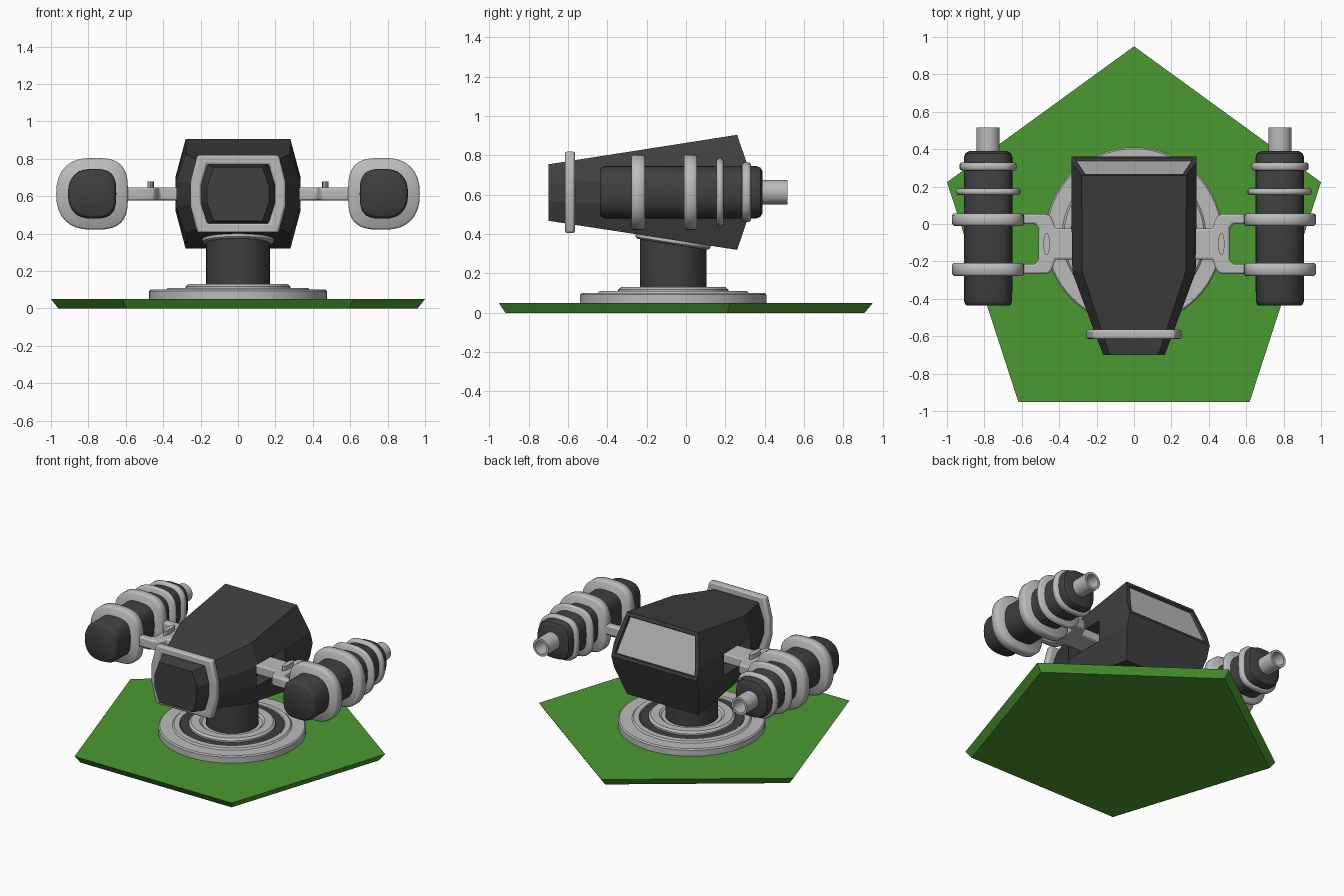
import bpy, bmesh, math
from mathutils import Matrix

if "Cube" in bpy.data.objects:
    bpy.data.objects.remove(bpy.data.objects["Cube"])

CY = -0.065           # y of the turntable axis
GX, GZ = 0.78, 0.613  # gun axis


def material(name, rgb):
    m = bpy.data.materials.new(name)
    m.diffuse_color = (*rgb, 1)
    m.use_nodes = True
    m.node_tree.nodes["Principled BSDF"].inputs["Base Color"].default_value = m.diffuse_color
    return m


GREEN = material("green", (0.07, 0.32, 0.03))
DARK = material("dark_grey", (0.05, 0.05, 0.05))
LIGHT = material("light_grey", (0.5, 0.5, 0.5))


def finish(name, bm, mat=LIGHT, smooth=None, mirror=False, bevel=0):
    bmesh.ops.recalc_face_normals(bm, faces=bm.faces)
    me = bpy.data.meshes.new(name)
    bm.to_mesh(me)
    bm.free()
    ob = bpy.data.objects.new(name, me)
    bpy.context.collection.objects.link(ob)
    me.materials.append(mat)
    if bevel:
        b = ob.modifiers.new("bevel", 'BEVEL')
        b.width, b.segments, b.limit_method = bevel, 2, 'ANGLE'
    if mirror:
        ob.modifiers.new("mirror", 'MIRROR')
    if smooth:
        bpy.ops.object.select_all(action='DESELECT')
        ob.select_set(True)
        bpy.context.view_layer.objects.active = ob
        bpy.ops.object.shade_smooth_by_angle(angle=math.radians(smooth))
    return ob


def loft(rings, cap=True, closed=False):
    """Skin a list of equal-length point rings."""
    bm = bmesh.new()
    vs = [[bm.verts.new(p) for p in r] for r in rings]
    n = len(vs[0])
    pairs = list(zip(vs, vs[1:])) + ([(vs[-1], vs[0])] if closed else [])
    for a, b in pairs:
        for i in range(n):
            j = (i + 1) % n
            bm.faces.new((a[i], a[j], b[j], b[i]))
    if cap and not closed:
        bm.faces.new(vs[0])
        bm.faces.new(vs[-1])
    return bm


def circle(r, z, n=48):
    return [(r * math.cos(2 * math.pi * i / n), CY + r * math.sin(2 * math.pi * i / n), z) for i in range(n)]


def lathe(profile, n=48, **kw):
    return loft([circle(r, z, n) for r, z in profile], **kw)


def d_section(y, hx, hz, n=32):
    """Rounded section, squarer on the side facing the body."""
    pts = []
    for i in range(n):
        a = 2 * math.pi * i / n
        c, s = math.cos(a), math.sin(a)
        e = 2 / (2.4 if c > 0 else 3.2)
        pts.append((GX + hx * math.copysign(abs(c) ** e, c), y,
                    GZ + hz * math.copysign(abs(s) ** e, s)))
    return pts


# pentagonal ground plate
def pentagon(r, z):
    return [(r * math.sin(2 * math.pi * i / 5), -0.1015 + r * math.cos(2 * math.pi * i / 5), z) for i in range(5)]


finish("ground_plate", loft([pentagon(1.01, 0), pentagon(1.0515, 0.05)]), GREEN)

# turntable, groove, inner ring and column
finish("turntable", lathe([(0.475, 0.045), (0.475, 0.092), (0.467, 0.1), (0.385, 0.1),
                           (0.375, 0.11), (0.34, 0.11), (0.335, 0.1)], n=64), smooth=30)
finish("turntable_groove", lathe([(0.335, 0.095), (0.335, 0.106), (0.27, 0.106), (0.27, 0.095)], closed=True), DARK, 30)
finish("column_ring", lathe([(0.28, 0.09), (0.28, 0.118), (0.265, 0.13), (0.21, 0.13),
                             (0.195, 0.118), (0.16, 0.118), (0.16, 0.09)], closed=True), smooth=30)
finish("column", lathe([(0.17, 0.09), (0.17, 0.40)]), DARK, 30)
collar = lathe([(0.18, -0.022), (0.192, -0.014), (0.192, 0.02), (0.15, 0.02)])
bmesh.ops.transform(collar, matrix=Matrix.Translation((0, CY, 0.37)) @ Matrix.Rotation(-0.153, 4, 'X')
                    @ Matrix.Translation((0, -CY, 0)), verts=collar.verts)
finish("column_collar", collar, smooth=30)


# faceted cabin
def hull_ring(y, zb, zt, wt, wm, bulge=0.0):
    zc, h = (zb + zt) / 2, (zt - zb) / 2
    half = [(wt, 1), (wm, 0.3), (wm, 0), (wm, -0.3), (wt, -1)]
    right = [(w, y + bulge * (1 - abs(t)), zc + t * h) for w, t in half]
    return right + [(-x, yy, z) for x, yy, z in reversed(right)]


bm = loft([hull_ring(-0.70, 0.468, 0.755, 0.13, 0.165),
           hull_ring(-0.25, 0.399, 0.825, 0.278, 0.333),
           hull_ring(0.26, 0.32, 0.905, 0.28, 0.335, 0.10)], cap=False)
bm.verts.ensure_lookup_table()
v = bm.verts[:]
bm.faces.new(v[0:10])
window = bm.faces.new([v[20 + i] for i in (0, 1, 2, 7, 8, 9)])
bm.faces.new([v[20 + i] for i in (2, 3, 4, 5, 6, 7)])
bmesh.ops.recalc_face_normals(bm, faces=bm.faces)
bmesh.ops.inset_individual(bm, faces=[window], thickness=0.032)
bmesh.ops.inset_individual(bm, faces=[window], thickness=0.006, depth=-0.015)
window.material_index = 1
cabin = finish("cabin", bm, DARK)
cabin.data.materials.append(LIGHT)

# side slots for the arms
cut = bmesh.new()
for s in (-1, 1):
    bmesh.ops.create_cube(cut, size=1, matrix=Matrix.Translation((s * 0.33, -0.107, 0.613))
                          @ Matrix.Diagonal((0.18, 0.31, 0.15, 1)))
cutter = finish("slot_cutter", cut, DARK)
cutter.hide_render = True
mod = cabin.modifiers.new("slots", 'BOOLEAN')
mod.operation, mod.object, mod.solver = 'DIFFERENCE', cutter, 'EXACT'
bpy.context.view_layer.objects.active = cabin
bpy.ops.object.modifier_apply(modifier="slots")
bpy.data.objects.remove(cutter)

# frame around the nose
outer, inner = (0.405, 0.82, 0.218, 0.255), (0.455, 0.77, 0.165, 0.195)
finish("nose_frame", loft([hull_ring(-0.615, *outer), hull_ring(-0.565, *outer),
                           hull_ring(-0.565, *inner), hull_ring(-0.615, *inner)], closed=True),
       smooth=35, bevel=0.012)

# forked arms with a small oval peg
half = [(0.22, 0.082), (0.42, 0.082), (0.432, 0.12), (0.445, 0.15), (0.47, 0.16),
        (0.63, 0.16), (0.63, 0.108), (0.53, 0.108), (0.51, 0.085)]
outline = half + [(x, -y) for x, y in reversed(half)]
finish("arm", loft([[(x, y - 0.107, z) for x, y in outline] for z in (0.578, 0.647)]),
       smooth=35, mirror=True, bevel=0.01)
oval = [(math.cos(i * math.pi / 12), math.sin(i * math.pi / 12)) for i in range(24)]
finish("arm_peg", loft([[(0.467 + 0.017 * c, -0.107 + 0.06 * s, z) for c, s in oval] for z in (0.63, 0.68)]),
       smooth=35, mirror=True)

# guns: dark barrel, clamp rings, hollow nozzle
barrel = [(-0.437, 0.112), (-0.43, 0.122), (-0.41, 0.129), (0.355, 0.13), (0.378, 0.122), (0.39, 0.10)]
finish("gun_barrel", loft([d_section(y, w, w * 1.03) for y, w in barrel]), DARK, 40, True)
for i, (y0, y1, r) in enumerate([(-0.278, -0.208, 0.192), (-0.01, 0.057, 0.192),
                                 (0.155, 0.19, 0.173), (0.285, 0.33, 0.152)]):
    b = 0.01
    rings = [(y0, r - b), (y0 + b, r), (y1 - b, r), (y1, r - b)]
    finish(f"gun_ring_{i + 1}", loft([d_section(y, w, w) for y, w in rings]), smooth=50, mirror=True)
tube = [(0.37, 0.062), (0.515, 0.062), (0.515, 0.046), (0.40, 0.046)]
finish("gun_nozzle", loft([[(GX + r * c, y, GZ + r * s) for c, s in oval] for y, r in tube]), smooth=35, mirror=True)
